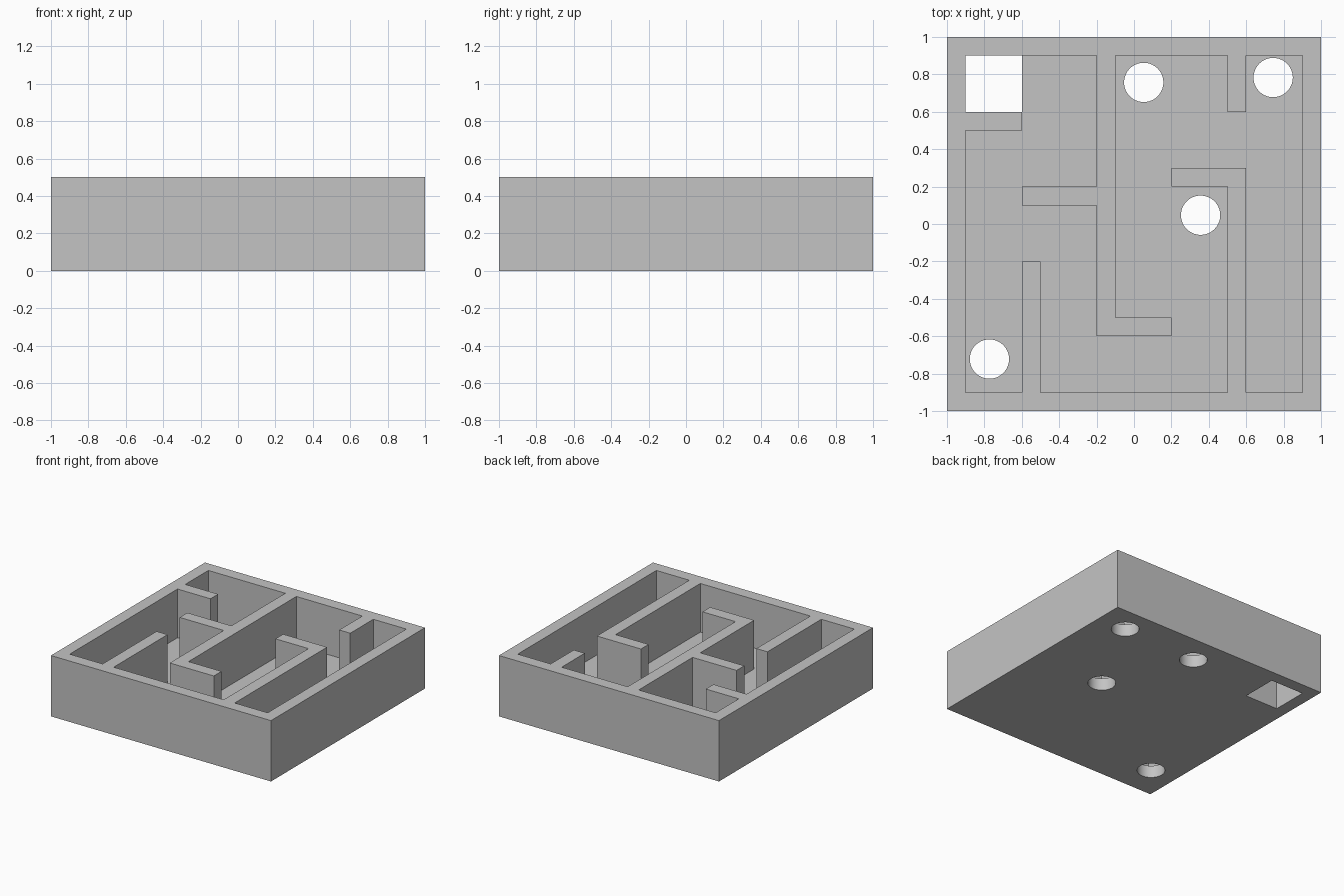
import bpy
import bmesh
from math import cos, sin, tau

HEIGHT, FLOOR = 0.5, 0.1

cube = bpy.data.objects.get("Cube")
if cube:
    bpy.data.objects.remove(cube, do_unlink=True)

grey = bpy.data.materials.new("light grey")
grey.use_nodes = True
grey.diffuse_color = (0.55, 0.55, 0.55, 1)
grey.node_tree.nodes["Principled BSDF"].inputs["Base Color"].default_value = grey.diffuse_color


def prism(name, outline, bottom, top):
    """Upright prism over a flat outline."""
    bm = bmesh.new()
    base = bm.faces.new([bm.verts.new((x, y, bottom)) for x, y in outline])
    raised = bmesh.ops.extrude_face_region(bm, geom=[base])["geom"]
    bmesh.ops.translate(bm, vec=(0, 0, top - bottom),
                        verts=[g for g in raised if isinstance(g, bmesh.types.BMVert)])
    bmesh.ops.recalc_face_normals(bm, faces=bm.faces[:])
    mesh = bpy.data.meshes.new(name)
    bm.to_mesh(mesh)
    bm.free()
    mesh.materials.append(grey)
    obj = bpy.data.objects.new(name, mesh)
    bpy.context.collection.objects.link(obj)
    return obj


def rectangle(x0, y0, x1, y1):
    return [(x0, y0), (x1, y0), (x1, y1), (x0, y1)]


def circle(x, y, radius, sides=64):
    return [(x + radius * cos(tau * i / sides), y + radius * sin(tau * i / sides))
            for i in range(sides)]


def cut(target, cutter):
    cutter.hide_render = True
    mod = target.modifiers.new(cutter.name, "BOOLEAN")
    mod.operation, mod.solver, mod.object = "DIFFERENCE", "EXACT", cutter
    bpy.context.view_layer.objects.active = target
    bpy.ops.object.modifier_apply(modifier=mod.name)
    bpy.data.objects.remove(cutter, do_unlink=True)


# Solid tray
tray = prism("maze_tray", rectangle(-1, -1, 1, 1), 0, HEIGHT)

# Winding corridor, traced once around between the walls (in tenths)
corridor = [
    (-9, -9), (-6, -9), (-6, -2), (-5, -2), (-5, -9), (5, -9),
    (5, 2), (2, 2), (2, 3), (6, 3), (6, -9), (9, -9),
    (9, 9), (6, 9), (6, 6), (5, 6), (5, 9), (-1, 9),
    (-1, -5), (2, -5), (2, -6), (-2, -6), (-2, 1), (-6, 1),
    (-6, 2), (-2, 2), (-2, 9), (-9, 9), (-9, 6), (-6, 6),
    (-6, 5), (-9, 5),
]
cut(tray, prism("corridor", [(x / 10, y / 10) for x, y in corridor], FLOOR, HEIGHT + 0.1))

# Square exit and round trap holes through the floor
cut(tray, prism("exit_hole", rectangle(-0.9, 0.6, -0.6, 0.9), -0.1, FLOOR + 0.1))
for x, y in [(0.052, 0.757), (0.744, 0.783), (0.356, 0.047), (-0.773, -0.722)]:
    cut(tray, prism("trap_hole", circle(x, y, 0.105), -0.1, FLOOR + 0.1))

# Smooth hole walls, sharp corners elsewhere
bpy.ops.object.select_all(action="DESELECT")
tray.select_set(True)
bpy.context.view_layer.objects.active = tray
bpy.ops.object.shade_smooth_by_angle()
